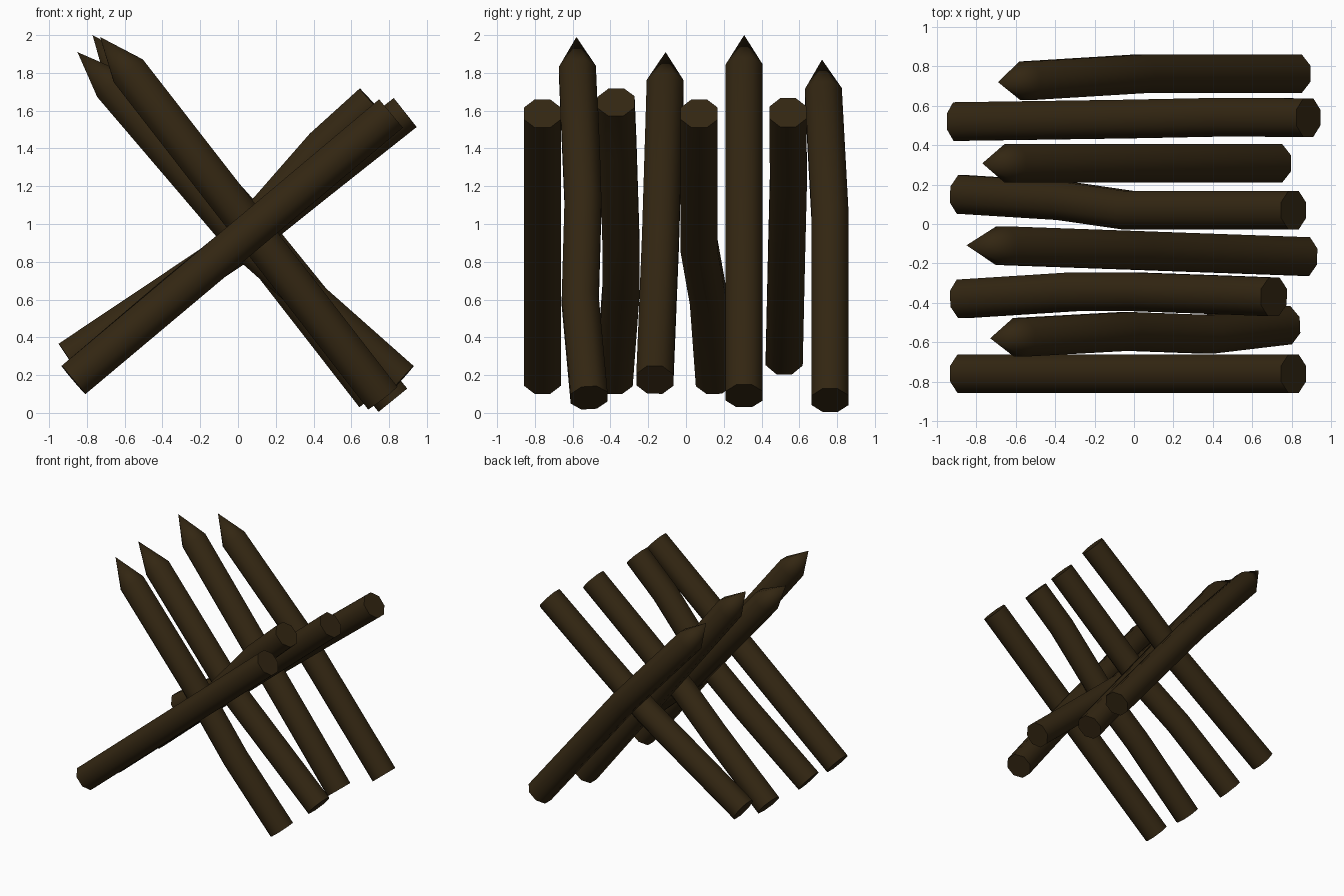
import bpy, bmesh, math
from mathutils import Vector

if "Cube" in bpy.data.objects:
    bpy.data.objects.remove(bpy.data.objects["Cube"])

wood = bpy.data.materials.new("dark_brown_wood")
wood.diffuse_color = (0.033, 0.0195, 0.006, 1)
wood.use_nodes = True
wood.node_tree.nodes["Principled BSDF"].inputs["Base Color"].default_value = wood.diffuse_color

SIDES = 8
RADIUS = 0.106   # corner radius, flats at about 0.098


def log(name, path, tip=None):
    """Eight-sided log along a path, with an optional sharpened tip before the first point."""
    pts = [Vector(p) for p in path]
    bm = bmesh.new()
    rings = []
    for i, p in enumerate(pts):
        before = pts[max(i - 1, 0)]
        after = pts[min(i + 1, len(pts) - 1)]
        along = (after - before).normalized()
        up = along.cross(Vector((0, 1, 0))).normalized()
        side = up.cross(along).normalized()
        ring = []
        for k in range(SIDES):
            a = 2 * math.pi * (k + 0.5) / SIDES
            ring.append(bm.verts.new(p + RADIUS * (math.cos(a) * side + math.sin(a) * up)))
        rings.append(ring)
    # bark
    for r, s in zip(rings, rings[1:]):
        for k in range(SIDES):
            n = (k + 1) % SIDES
            bm.faces.new((r[k], r[n], s[n], s[k]))
    # sawn ends or sharpened point
    bm.faces.new(rings[-1])
    if tip:
        apex = bm.verts.new(tip)
        for k in range(SIDES):
            bm.faces.new((rings[0][(k + 1) % SIDES], rings[0][k], apex))
    else:
        bm.faces.new(rings[0][::-1])
    bmesh.ops.recalc_face_normals(bm, faces=bm.faces)
    for f in bm.faces:
        f.smooth = True
    for e in bm.edges:
        e.smooth = e.calc_face_angle(0) < math.radians(50)
    mesh = bpy.data.meshes.new(name)
    bm.to_mesh(mesh)
    bm.free()
    mesh.materials.append(wood)
    obj = bpy.data.objects.new(name, mesh)
    bpy.context.collection.objects.link(obj)
    return obj


# blunt supporting logs, rising towards +x
log("support_log_1", [(-0.87, -0.76, 0.175), (0.81, -0.76, 1.585)])
log("support_log_2", [(-0.87, -0.38, 0.175), (-0.32, -0.345, 0.64), (0.03, -0.345, 0.93),
                      (0.45, -0.36, 1.41), (0.71, -0.37, 1.645)])
log("support_log_3", [(-0.87, 0.15, 0.175), (-0.36, 0.118, 0.61), (-0.03, 0.07, 0.88),
                      (0.81, 0.07, 1.585)])
log("support_log_4", [(-0.895, 0.52, 0.285), (-0.02, 0.533, 0.87), (0.43, 0.542, 1.23),
                      (0.885, 0.54, 1.59)])

# sharpened stakes, pointing up towards -x
log("stake_1", [(-0.58, -0.575, 1.81), (-0.04, -0.545, 1.115), (0.37, -0.56, 0.59),
                (0.765, -0.513, 0.08)], tip=(-0.73, -0.58, 1.99))
log("stake_2", [(-0.67, -0.11, 1.735), (0.03, -0.135, 0.915), (0.865, -0.165, 0.175)],
    tip=(-0.85, -0.108, 1.91))
log("stake_3", [(-0.625, 0.308, 1.82), (0.72, 0.308, 0.09)], tip=(-0.77, 0.308, 2.0))
log("stake_4", [(-0.55, 0.727, 1.69), (0.04, 0.763, 1.03), (0.82, 0.763, 0.067)],
    tip=(-0.69, 0.72, 1.87))
